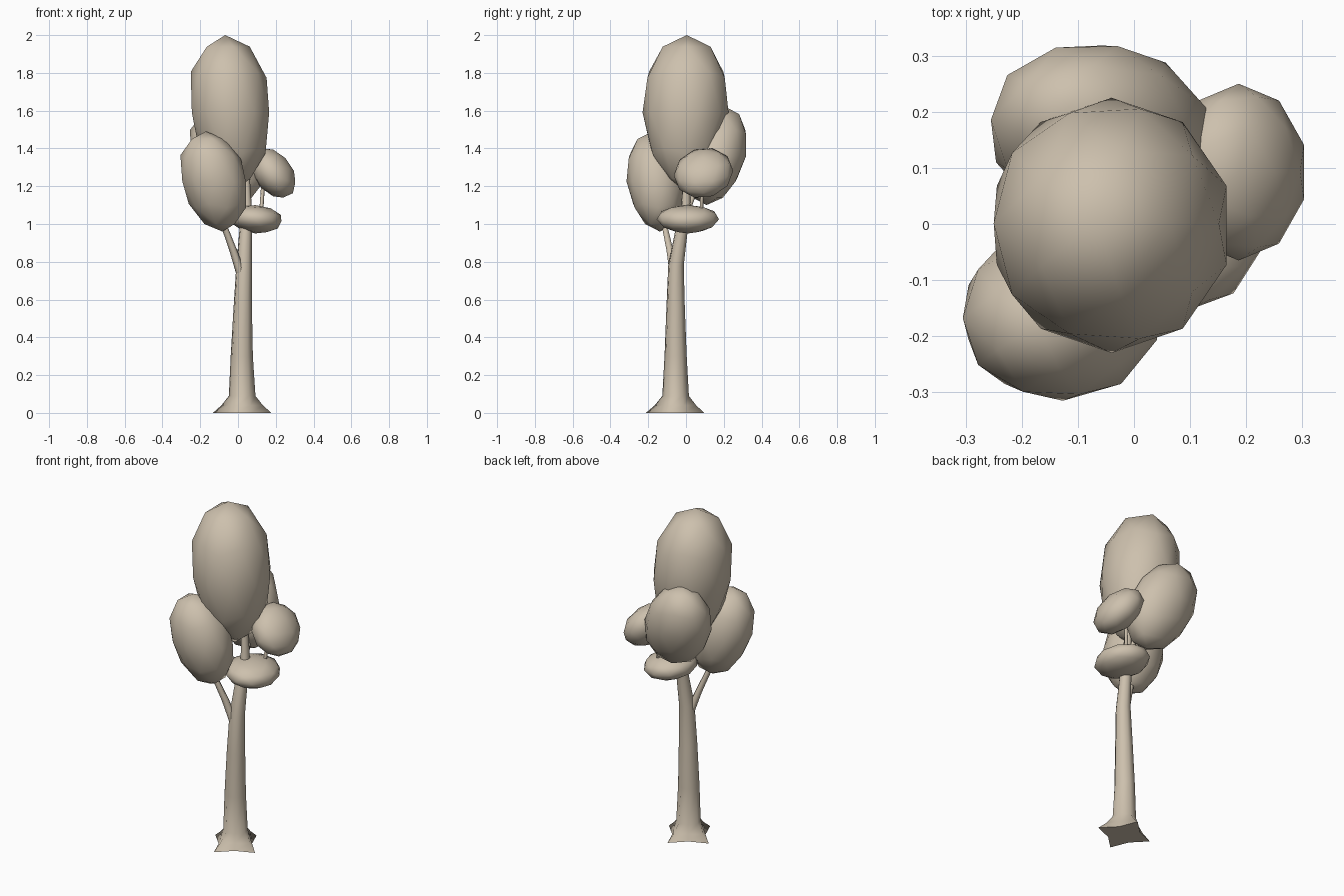
import bpy, bmesh, math
from mathutils import Vector

if "Cube" in bpy.data.objects:
    bpy.data.objects.remove(bpy.data.objects["Cube"], do_unlink=True)

# One warm clay colour for the whole tree
COLOUR = (0.61, 0.53, 0.42, 1)
clay = bpy.data.materials.new("warm_tan")
clay.use_nodes = True
clay.diffuse_color = COLOUR
bsdf = clay.node_tree.nodes["Principled BSDF"]
bsdf.inputs["Base Color"].default_value = COLOUR
bsdf.inputs["Roughness"].default_value = 0.9


def finish(name, bm):
    """Turn a bmesh into a smooth-shaded object; end caps stay flat."""
    bmesh.ops.recalc_face_normals(bm, faces=bm.faces)
    for face in bm.faces:
        face.smooth = len(face.verts) < 5
    mesh = bpy.data.meshes.new(name)
    bm.to_mesh(mesh)
    bm.free()
    mesh.materials.append(clay)
    obj = bpy.data.objects.new(name, mesh)
    bpy.context.collection.objects.link(obj)
    return obj


def loft(name, rings, sides=8, turn=0.0):
    """Skin horizontal rings of (x, y, z, tip radius, valley radius)."""
    bm = bmesh.new()
    loops = []
    for x, y, z, tip, valley in rings:
        loop = []
        for i in range(sides):
            a = turn + i * math.tau / sides
            r = valley if i % 2 else tip
            loop.append(bm.verts.new((x + r * math.cos(a), y + r * math.sin(a), z)))
        loops.append(loop)
    for low, high in zip(loops, loops[1:]):
        for i in range(sides):
            j = (i + 1) % sides
            bm.faces.new((low[i], low[j], high[j], high[i]))
    bm.faces.new(loops[0][::-1])
    bm.faces.new(loops[-1])
    return finish(name, bm)


def branch(name, points):
    """A thin tapered limb through (x, y, z, radius) points."""
    return loft(name, [(x, y, z, r, r) for x, y, z, r in points], sides=6)


def foliage(name, low, high, lean=(0, 0), tilt=(0, 0), taper=0.0):
    """Faceted-outline egg, leaned and tilted, then fitted to its bounds."""
    bm = bmesh.new()
    bmesh.ops.create_icosphere(bm, subdivisions=2, radius=1)
    for v in bm.verts:
        x, y, z = v.co
        wide = 1 + taper * z
        v.co = (x * wide + lean[0] * z, y * wide + lean[1] * z,
                z + tilt[0] * x + tilt[1] * y)
    for k in range(3):
        values = [v.co[k] for v in bm.verts]
        start, span = min(values), max(values) - min(values)
        for v in bm.verts:
            v.co[k] = low[k] + (v.co[k] - start) / span * (high[k] - low[k])
    return finish(name, bm)


# Trunk with a four-pointed root flare
loft("trunk", [
    (0.022, -0.058, 0.00, 0.158, 0.090),
    (0.022, -0.056, 0.04, 0.112, 0.080),
    (0.022, -0.055, 0.09, 0.072, 0.066),
    (0.020, -0.055, 0.30, 0.060, 0.058),
    (0.025, -0.055, 0.55, 0.050, 0.050),
    (0.032, -0.053, 0.78, 0.042, 0.042),
    (0.040, -0.025, 0.96, 0.034, 0.034),
    (0.048, 0.000, 1.10, 0.025, 0.025),
    (0.040, 0.005, 1.35, 0.016, 0.016),
], turn=math.radians(-102))

# Side limbs
branch("front_branch", [(0.015, -0.065, 0.74, 0.026), (-0.025, -0.085, 0.86, 0.021),
                        (-0.085, -0.120, 1.02, 0.016)])
branch("side_branch", [(0.045, -0.010, 0.98, 0.014), (0.122, 0.080, 1.05, 0.011),
                       (0.132, 0.088, 1.20, 0.010)])
branch("back_branch", [(0.045, -0.005, 1.04, 0.018), (0.030, 0.080, 1.25, 0.012)])

# Foliage masses
foliage("top_foliage", (-0.25, -0.23, 1.18), (0.165, 0.225, 2.0),
        lean=(-0.13, 0.03), taper=0.13)
foliage("front_foliage", (-0.305, -0.315, 0.96), (0.042, 0.0, 1.49),
        lean=(-0.25, -0.12), taper=0.06)
foliage("back_foliage", (-0.255, 0.0, 1.10), (0.137, 0.318, 1.62),
        lean=(-0.28, 0.32))
foliage("side_foliage", (0.07, -0.065, 1.14), (0.303, 0.25, 1.40),
        tilt=(-0.4, 0.1))
foliage("low_foliage", (-0.045, -0.155, 0.95), (0.23, 0.175, 1.10),
        tilt=(-0.15, 0.0), taper=0.08)
